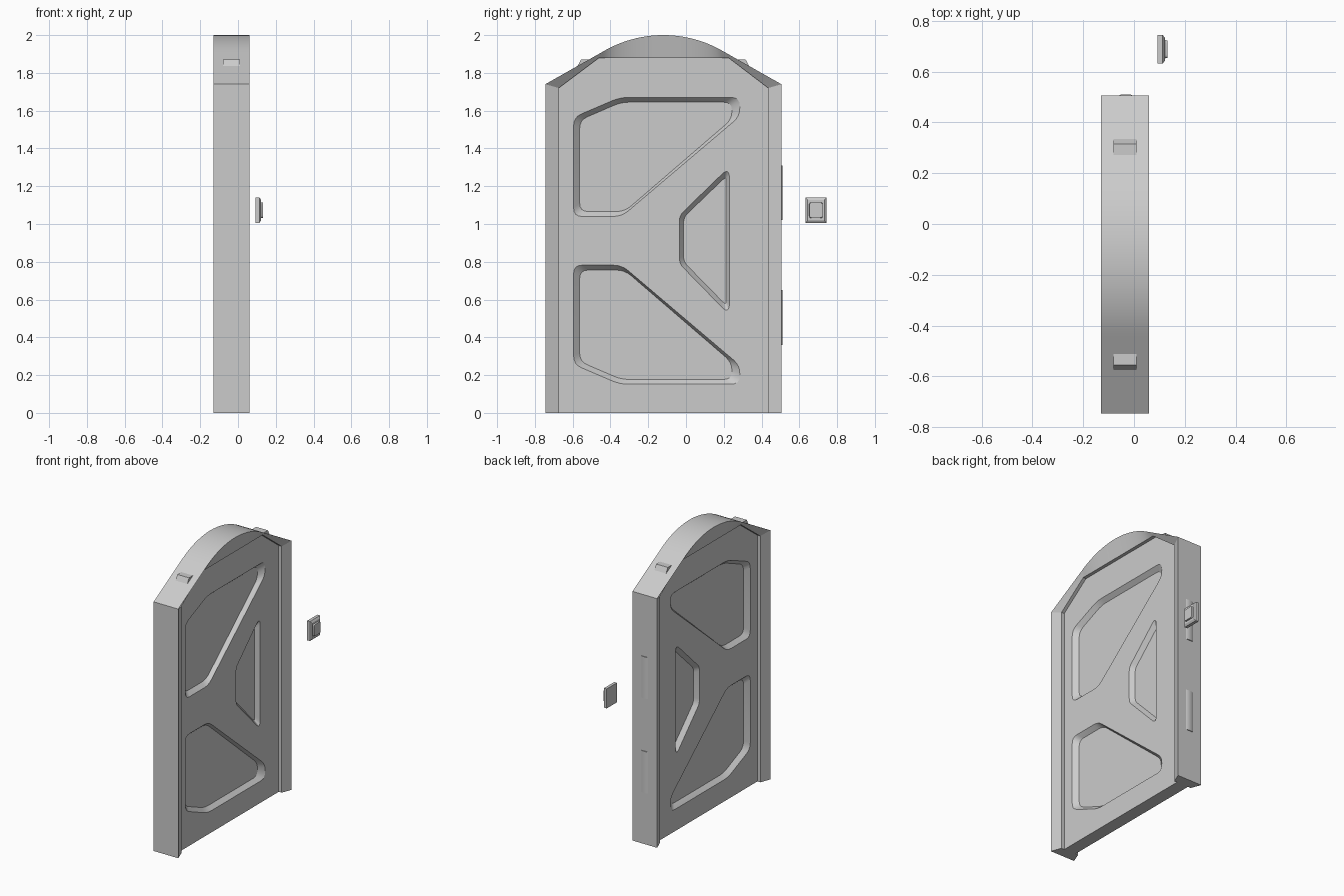
import bpy, bmesh, math
from mathutils import Vector

if "Cube" in bpy.data.objects:
    bpy.data.objects.remove(bpy.data.objects["Cube"])

XM = -0.035                  # mid plane of the door
OUTER, INNER, LEAF = 0.095, 0.068, 0.045   # half thickness: rim, opening edge, leaf
CELL = 0.03                  # cell depth in the leaf


def loft(name, rings, notched=False):
    """Solid through rings of 3D points, capped at both ends.
    notched: the closing side becomes one flat polygon (stepped underside)."""
    bm = bmesh.new()
    vs = [[bm.verts.new(p) for p in r] for r in rings]
    n = len(rings[0])
    bm.faces.new(vs[0])
    bm.faces.new(vs[-1])
    for a, b in zip(vs, vs[1:]):
        for i in range(n - 1 if notched else n):
            j = (i + 1) % n
            bm.faces.new((a[i], a[j], b[j], b[i]))
    if notched:
        bm.faces.new([r[0] for r in vs] + [r[-1] for r in reversed(vs)])
    bmesh.ops.recalc_face_normals(bm, faces=bm.faces[:])
    me = bpy.data.meshes.new(name)
    bm.to_mesh(me)
    bm.free()
    ob = bpy.data.objects.new(name, me)
    bpy.context.collection.objects.link(ob)
    return ob


def at(x, pts):
    return [(x, p[0], p[1]) for p in pts]


def rounded(pts, rad, seg=4):
    """Round every corner with a short quadratic curve."""
    out, n = [], len(pts)
    for i in range(n):
        p, q, r = (Vector(pts[k % n]) for k in (i - 1, i, i + 1))
        a = q + (p - q).normalized() * min(rad, (p - q).length * 0.45)
        b = q + (r - q).normalized() * min(rad, (r - q).length * 0.45)
        for s in range(seg + 1):
            t = s / seg
            out.append(a * (1 - t) ** 2 + q * 2 * t * (1 - t) + b * t * t)
    return out


def flip(pts):
    """Mirror a cell top to bottom."""
    return [(y, 1.822 - z) for y, z in reversed(pts)]


def cut(target, cutter):
    m = target.modifiers.new("cut", "BOOLEAN")
    m.operation, m.solver, m.object = "DIFFERENCE", "EXACT", cutter
    bpy.context.view_layer.objects.active = target
    bpy.ops.object.modifier_apply(modifier=m.name)
    bpy.data.objects.remove(cutter)


# Door: arched outline, rim sloping in to the opening edge, then a step to the leaf
R, YC, N = 0.63, -0.12, 24
outline = [(-0.745, 0), (-0.745, 1.74)]
opening = [(-0.673, 0), (-0.673, 1.72)]
for i in range(N + 1):
    a = math.radians(-31 + 62 * i / N)
    outline.append((YC + R * math.sin(a), 2 - R + R * math.cos(a)))
    opening.append((-0.46 + 0.685 * i / N, 1.88))
outline += [(0.505, 1.74), (0.505, 0)]
opening += [(0.435, 1.72), (0.435, 0)]
door = loft("door", [at(XM - LEAF, opening), at(XM - INNER, opening), at(XM - OUTER, outline),
                     at(XM + OUTER, outline), at(XM + INNER, opening), at(XM + LEAF, opening)],
            notched=True)

# Sunken cells with sloped walls, the same on both faces
upper = [(-0.595, 1.565), (-0.35, 1.67), (0.285, 1.67), (0.285, 1.57), (-0.34, 1.04), (-0.595, 1.04)]
upper_in = [(-0.563, 1.55), (-0.342, 1.645), (0.243, 1.645), (0.243, 1.555), (-0.325, 1.066), (-0.563, 1.066)]
middle = [(-0.035, 0.79), (-0.035, 1.045), (0.21, 1.283), (0.23, 1.27), (0.23, 0.552), (0.21, 0.539)]
middle_in = [(-0.013, 0.80), (-0.013, 1.035), (0.205, 1.245), (0.213, 1.24), (0.213, 0.582), (0.205, 0.577)]
cells = [(upper, upper_in, 0.045), (flip(upper), flip(upper_in), 0.045), (middle, middle_in, 0.03)]
for s in (1, -1):
    leaf = XM + s * LEAF
    for big, small, rad in cells:
        big, small = rounded(big, rad), rounded(small, rad)
        cut(door, loft("cell_cutter", [at(leaf + s * 0.05, big), at(leaf, big), at(leaf - s * CELL, small)]))

# Small wedge clips on the sloped shoulders
for i, s in enumerate((-1, 1)):
    prof = [(YC + s * dy, z) for dy, z in ((0.455, 1.835), (0.435, 1.872), (0.39, 1.872), (0.42, 1.82))]
    loft("shoulder_clip_%d" % (i + 1), [at(-0.08, prof), at(0.01, prof)])

# Thin hinge plates on the +y edge
for i, z in enumerate((0.36, 1.02)):
    prof = [(-0.065, 0.503), (-0.05, 0.51), (-0.015, 0.51), (0.0, 0.503)]
    loft("hinge_plate_%d" % (i + 1), [[(x, y, h) for x, y in prof] for h in (z, z + 0.29)])


# Free-standing control pad: bevelled base with rounded button
def rect(w, h):
    y, z = 0.688, 1.073
    return [(y - w, z - h), (y - w, z + h), (y + w, z + h), (y + w, z - h)]


loft("control_pad_base", [at(0.092, rect(0.056, 0.068)), at(0.113, rect(0.056, 0.068)),
                          at(0.122, rect(0.045, 0.055))])
loft("control_pad_button", [at(0.115, rounded(rect(0.037, 0.043), 0.012)),
                            at(0.132, rounded(rect(0.034, 0.04), 0.012))])

# Smooth the curves, keep edges sharp
for ob in bpy.context.collection.objects:
    ob.select_set(True)
bpy.context.view_layer.objects.active = door
bpy.ops.object.shade_smooth_by_angle(angle=math.radians(30))
